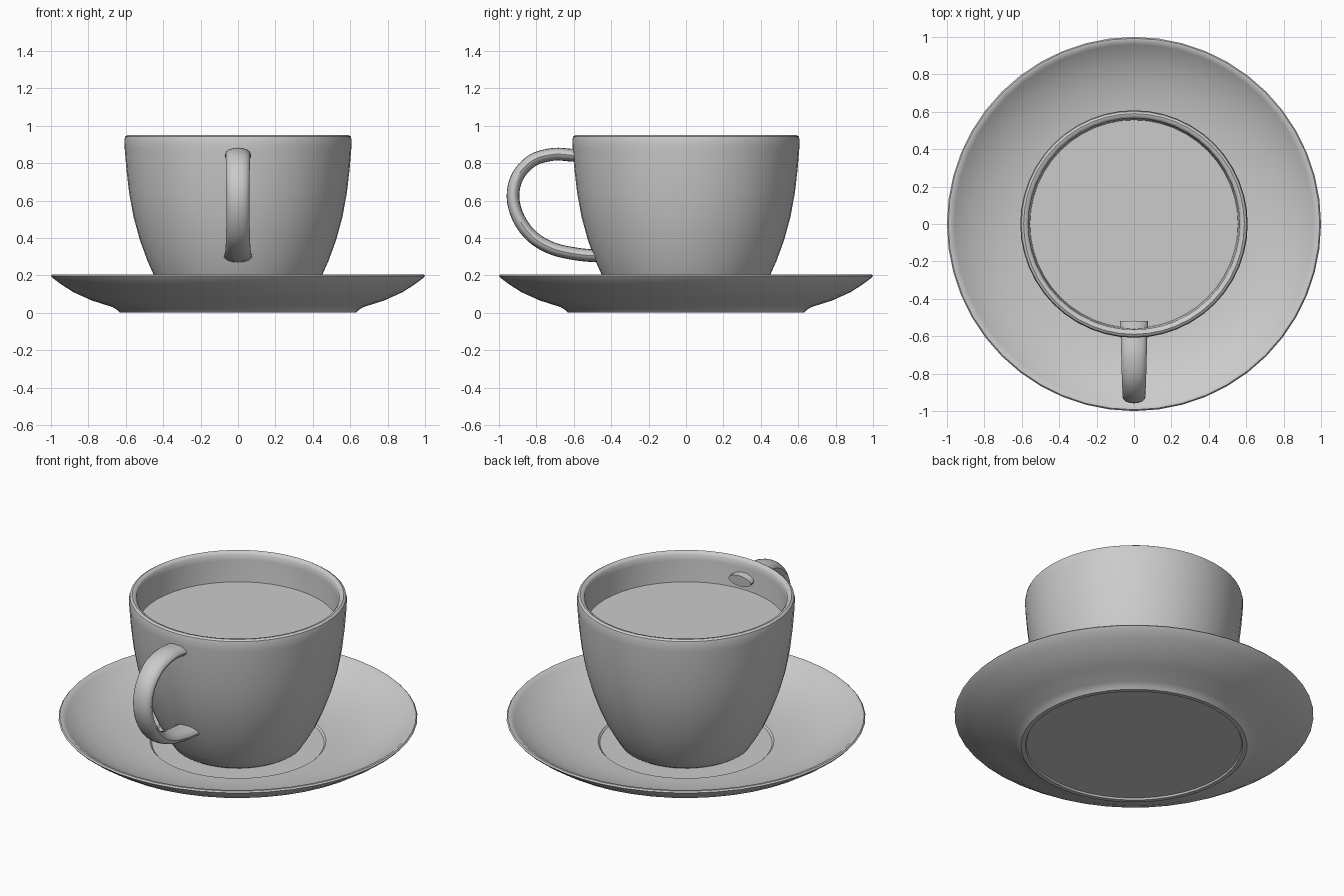
import bpy, bmesh, math
from mathutils import Vector

if "Cube" in bpy.data.objects:
    bpy.data.objects.remove(bpy.data.objects["Cube"])

grey = bpy.data.materials.new("plain grey")
grey.diffuse_color = (0.6, 0.6, 0.6, 1)
grey.use_nodes = True
grey.node_tree.nodes["Principled BSDF"].inputs["Base Color"].default_value = grey.diffuse_color


def finish(bm, name, angle=40):
    bmesh.ops.recalc_face_normals(bm, faces=bm.faces)
    mesh = bpy.data.meshes.new(name)
    bm.to_mesh(mesh)
    bm.free()
    mesh.materials.append(grey)
    ob = bpy.data.objects.new(name, mesh)
    bpy.context.collection.objects.link(ob)
    bpy.ops.object.select_all(action='DESELECT')
    ob.select_set(True)
    bpy.context.view_layer.objects.active = ob
    bpy.ops.object.shade_smooth_by_angle(angle=math.radians(angle))
    return ob


def lathe(name, profile, segments=48):
    bm = bmesh.new()
    verts = [bm.verts.new((r, 0, z)) for r, z in profile]
    edges = [bm.edges.new(pair) for pair in zip(verts, verts[1:])]
    bmesh.ops.spin(bm, geom=verts + edges, cent=(0, 0, 0), axis=(0, 0, 1),
                   angle=math.tau, steps=segments)
    bmesh.ops.remove_doubles(bm, verts=bm.verts, dist=1e-4)
    return finish(bm, name)


def smooth_path(points, steps):
    pts = [Vector(p) for p in points]
    pts = [2 * pts[0] - pts[1]] + pts + [2 * pts[-1] - pts[-2]]
    out = []
    for a, b, c, d in zip(pts, pts[1:], pts[2:], pts[3:]):
        for i in range(steps):
            t = i / steps
            out.append(0.5 * (2 * b + (c - a) * t + (2 * a - 5 * b + 4 * c - d) * t ** 2
                              + (3 * b - a - 3 * c + d) * t ** 3))
    return out + [pts[-2]]


# saucer: foot, flared underside, rolled rim, sloping top and central well
lathe("saucer", [
    (0, 0.01), (0.60, 0.01), (0.605, 0), (0.63, 0), (0.645, 0.015), (0.67, 0.03),
    (0.78, 0.065), (0.88, 0.11), (0.95, 0.155), (0.99, 0.185), (1.0, 0.197),
    (0.993, 0.205), (0.98, 0.205), (0.96, 0.19), (0.93, 0.168), (0.86, 0.128),
    (0.76, 0.09), (0.65, 0.065), (0.55, 0.053), (0.49, 0.05), (0.48, 0.04), (0, 0.04)])

# cup: outer wall, rounded lip and inner wall
lathe("cup", [
    (0, 0.04), (0.34, 0.04), (0.365, 0.055), (0.40, 0.11), (0.445, 0.19), (0.485, 0.28),
    (0.525, 0.39), (0.558, 0.51), (0.582, 0.64), (0.597, 0.77), (0.606, 0.88),
    (0.608, 0.92), (0.603, 0.942), (0.59, 0.95), (0.575, 0.947), (0.565, 0.935),
    (0.563, 0.90), (0.556, 0.77), (0.54, 0.64), (0.515, 0.51), (0.482, 0.39),
    (0.435, 0.27), (0.38, 0.16), (0.33, 0.09), (0, 0.08)])

# drink surface
lathe("drink", [(0, 0.77), (0.557, 0.77)])

# handle: flat oval section swept along a loop; each point is (half width, y, z)
path = smooth_path([
    (0.076, -0.52, 0.835), (0.070, -0.61, 0.842), (0.068, -0.71, 0.847),
    (0.065, -0.82, 0.815), (0.062, -0.90, 0.73), (0.061, -0.925, 0.62),
    (0.062, -0.895, 0.505), (0.064, -0.82, 0.405), (0.067, -0.71, 0.342),
    (0.072, -0.58, 0.313), (0.077, -0.47, 0.303)], 4)
sides = 16
bm = bmesh.new()
rings = []
for i, p in enumerate(path):
    tangent = path[min(i + 1, len(path) - 1)] - path[max(i - 1, 0)]
    normal = Vector((0, -tangent.z, tangent.y)).normalized()
    ring = []
    for k in range(sides):
        a = math.tau * k / sides
        centre = Vector((0, p.y, p.z))
        ring.append(bm.verts.new(centre + Vector((p.x * math.cos(a), 0, 0))
                                 + normal * 0.034 * math.sin(a)))
    rings.append(ring)
for r1, r2 in zip(rings, rings[1:]):
    for k in range(sides):
        n = (k + 1) % sides
        bm.faces.new((r1[k], r1[n], r2[n], r2[k]))
bm.faces.new(rings[0])
bm.faces.new(rings[-1])
finish(bm, "handle")
